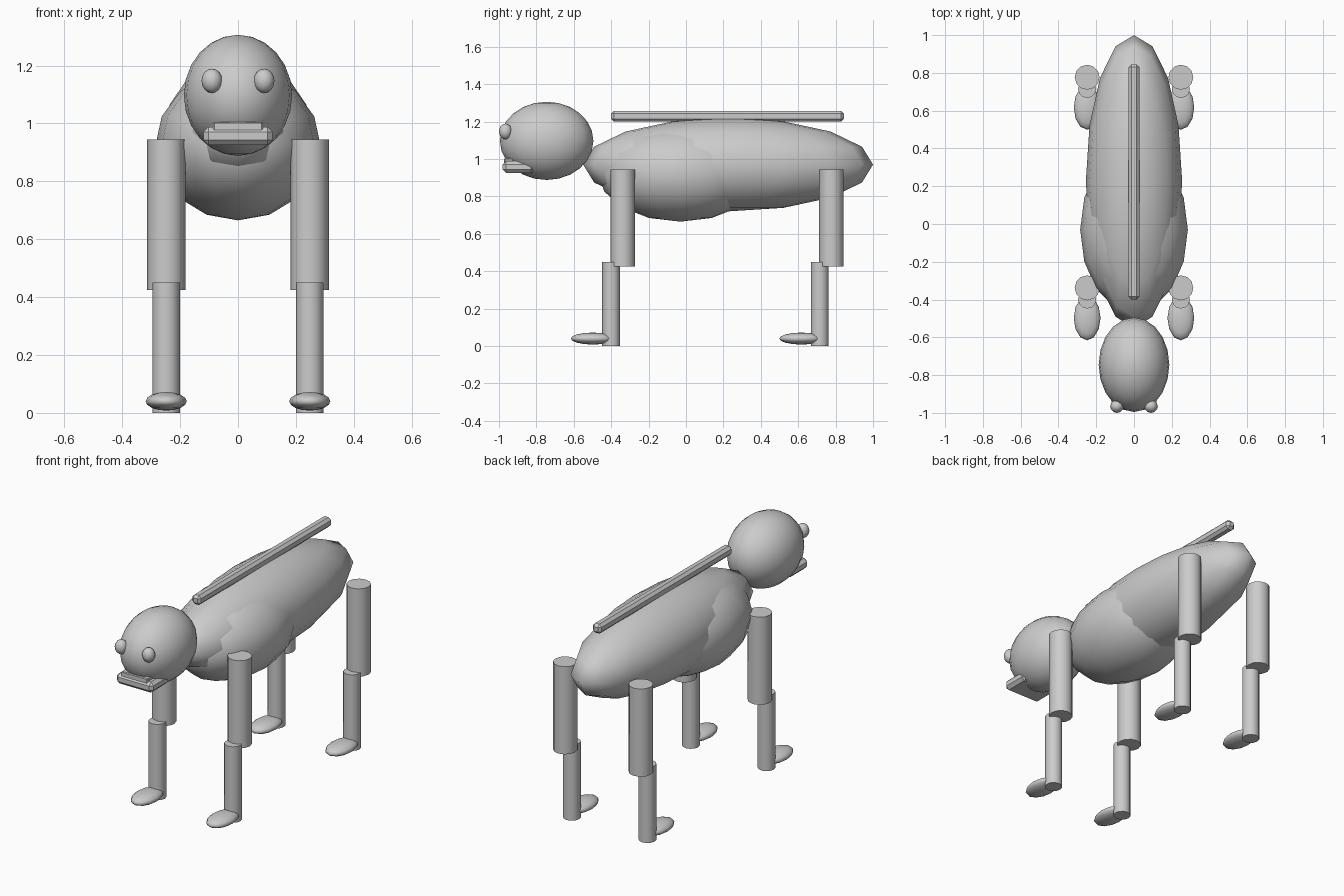
import bpy, math

if "Cube" in bpy.data.objects:
    bpy.data.objects.remove(bpy.data.objects["Cube"])

# Single colour
grey = bpy.data.materials.new("plain grey")
grey.diffuse_color = (0.6, 0.6, 0.6, 1)
grey.use_nodes = True
grey.node_tree.nodes["Principled BSDF"].inputs["Base Color"].default_value = grey.diffuse_color


def finish(name, smooth=True):
    ob = bpy.context.object
    ob.name = name
    ob.data.materials.append(grey)
    if smooth:
        bpy.ops.object.shade_smooth_by_angle(angle=math.radians(40))
    return ob


def ellipsoid(name, loc, radii, segments=16, rings=8):
    bpy.ops.mesh.primitive_uv_sphere_add(segments=segments, ring_count=rings, radius=1, location=loc)
    bpy.context.object.scale = radii
    bpy.ops.object.transform_apply(location=False, rotation=False)
    bpy.ops.object.shade_smooth()
    return finish(name, False)


def post(name, x, y, z0, z1, radius):
    bpy.ops.mesh.primitive_cylinder_add(vertices=12, radius=radius, depth=z1 - z0,
                                        location=(x, y, (z0 + z1) / 2))
    return finish(name)


def box(name, lo, hi, bevel):
    bpy.ops.mesh.primitive_cube_add(size=1, location=[(a + b) / 2 for a, b in zip(lo, hi)])
    ob = bpy.context.object
    ob.scale = [b - a for a, b in zip(lo, hi)]
    bpy.ops.object.transform_apply(location=False, rotation=False)
    mod = ob.modifiers.new("edge bevel", 'BEVEL')
    mod.width, mod.segments = bevel, 1
    return finish(name, False)


# Torso, chest and head
ellipsoid("body", (0, 0.225, 0.97), (0.255, 0.775, 0.25))
ellipsoid("chest", (0, -0.03, 0.925), (0.285, 0.44, 0.26))
ellipsoid("head", (0, -0.745, 1.097), (0.187, 0.25, 0.209), 20, 12)

# Rod above the back
box("back_rod", (-0.028, -0.40, 1.20), (0.028, 0.845, 1.257), 0.015)

# Mouth
box("lower_lip", (-0.12, -0.98, 0.925), (0.12, -0.81, 0.988), 0.018)
box("upper_lip", (-0.086, -0.972, 0.965), (0.086, -0.86, 1.005), 0.004)

for side, s in (("left", 1), ("right", -1)):
    # Eyes
    ellipsoid(side + "_eye", (s * 0.09, -0.965, 1.147), (0.036, 0.035, 0.042), 12, 8)
    # Legs and feet
    for end, y in (("front", -0.338), ("hind", 0.777)):
        tag = end + "_" + side
        x = s * 0.248
        post(tag + "_upper_leg", x, y, 0.425, 0.945, 0.066)
        post(tag + "_lower_leg", x, y - 0.062, 0, 0.45, 0.048)
        ellipsoid(tag + "_foot", (x, y - 0.16, 0.04), (0.071, 0.118, 0.032), 12, 8)
